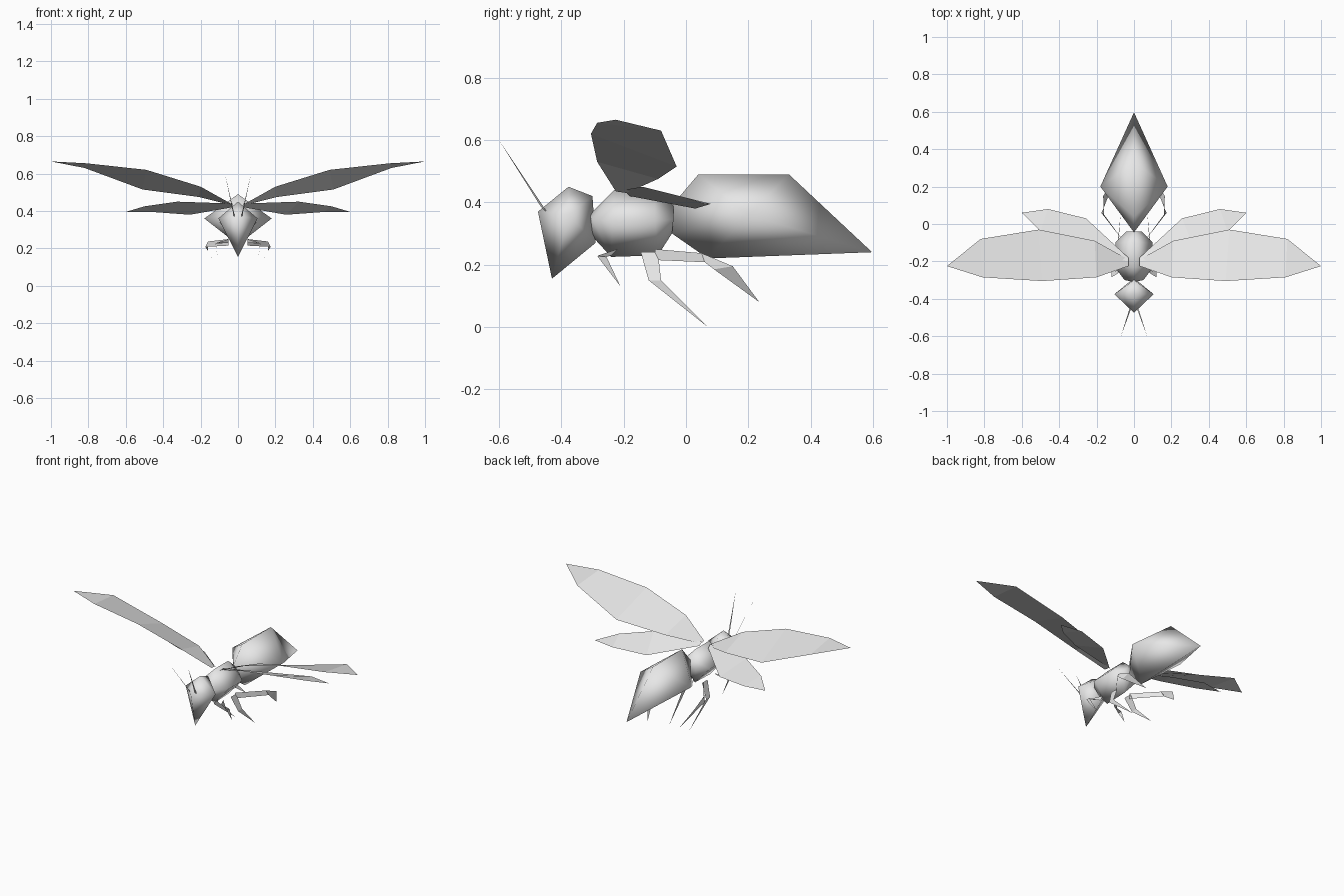
import bpy
import bmesh
from mathutils import Vector

default_cube = bpy.data.objects.get("Cube")
if default_cube:
    bpy.data.objects.remove(default_cube, do_unlink=True)

# Single neutral colour for the whole insect
GREY = (0.8, 0.8, 0.8, 1.0)
body_grey = bpy.data.materials.new("body_grey")
body_grey.use_nodes = True
body_grey.diffuse_color = GREY
body_grey.node_tree.nodes["Principled BSDF"].inputs["Base Color"].default_value = GREY


def add_object(name, bm, smooth):
    """Turn a bmesh into a named, coloured object."""
    mesh = bpy.data.meshes.new(name)
    for face in bm.faces:
        face.smooth = smooth
    bm.to_mesh(mesh)
    bm.free()
    mesh.materials.append(body_grey)
    obj = bpy.data.objects.new(name, mesh)
    bpy.context.collection.objects.link(obj)
    return obj


def faceted_body(name, ridge, flanks):
    """Closed solid from centre-line (y, z) points and mirrored (x, y, z) flank points."""
    bm = bmesh.new()
    for y, z in ridge:
        bm.verts.new((0, y, z))
    for x, y, z in flanks:
        for side in (-1, 1):
            bm.verts.new((side * x, y, z))
    bmesh.ops.convex_hull(bm, input=bm.verts[:])
    bmesh.ops.recalc_face_normals(bm, faces=bm.faces[:])
    return add_object(name, bm, smooth=True)


def mirrored_blade(name, edge_a, edge_b, tip):
    """Thin blade between two edges, closed by a point, mirrored to the other side."""
    bm = bmesh.new()
    row_a = [bm.verts.new(p) for p in edge_a]
    row_b = [bm.verts.new(p) for p in edge_b]
    for i in range(len(row_a) - 1):
        bm.faces.new((row_a[i], row_a[i + 1], row_b[i + 1], row_b[i]))
    end = bm.verts.new(tip)
    bm.faces.new((row_a[-1], end, row_b[-1]))
    bmesh.ops.recalc_face_normals(bm, faces=bm.faces[:])
    # Turn the blade so its upper or outer side is the front side
    facing = sum((f.normal * f.calc_area() for f in bm.faces), Vector())
    if facing.dot(Vector((0.5, 0, 1))) < 0:
        bmesh.ops.reverse_faces(bm, faces=bm.faces[:])
    obj = add_object(name, bm, smooth=False)
    mirror = obj.modifiers.new("mirror", 'MIRROR')
    mirror.use_axis[0] = True
    mirror.use_mirror_merge = False
    return obj


# Body: three diamond-section solids
faceted_body(
    "head",
    ridge=[(-.475, .37), (-.377, .45), (-.3, .42), (-.29, .27), (-.43, .155)],
    flanks=[(.105, -.375, .36)])

faceted_body(
    "thorax",
    ridge=[(-.31, .36), (-.3, .29), (-.23, .44), (-.24, .225),
           (-.1, .44), (-.09, .23), (-.04, .39), (-.045, .3)],
    flanks=[(.05, -.3, .345), (.1, -.235, .34), (.1, -.1, .34), (.04, -.04, .345)])

faceted_body(
    "abdomen",
    ridge=[(-.045, .39), (-.045, .3), (.04, .49), (.07, .22), (.33, .49), (.597, .24)],
    flanks=[(.18, .2, .36)])

# Wings: raised front pair and lower, shorter back pair
mirrored_blade(
    "front_wings",
    edge_a=[(.03, -.225, .435), (.2, -.285, .53), (.49, -.305, .62), (.81, -.285, .655)],
    edge_b=[(.03, -.19, .43), (.21, -.09, .475), (.51, -.03, .515), (.82, -.08, .63)],
    tip=(1, -.225, .665))

mirrored_blade(
    "back_wings",
    edge_a=[(.03, -.2, .44), (.325, -.14, .45), (.5, -.04, .425)],
    edge_b=[(.03, -.18, .42), (.257, .03, .38), (.46, .08, .395)],
    tip=(.6, .06, .395))

# Legs: flat paddles ending in a point
mirrored_blade(
    "front_legs",
    edge_a=[(.05, -.22, .25), (.12, -.285, .228)],
    edge_b=[(.05, -.24, .23), (.12, -.255, .225)],
    tip=(.105, -.21, .13))

mirrored_blade(
    "middle_legs",
    edge_a=[(.05, -.145, .24), (.085, -.12, .15)],
    edge_b=[(.05, -.09, .24), (.085, -.08, .15)],
    tip=(.07, .07, 0))

mirrored_blade(
    "back_legs",
    edge_a=[(.05, -.1, .25), (.16, .05, .237), (.165, .15, .195)],
    edge_b=[(.05, -.1, .215), (.175, .06, .208), (.16, .09, .185)],
    tip=(.105, .235, .08))

# Antennae: slim spikes sweeping up and forward
mirrored_blade(
    "antennae",
    edge_a=[(.02, -.465, .385)],
    edge_b=[(.02, -.44, .36)],
    tip=(.07, -.6, .6))
